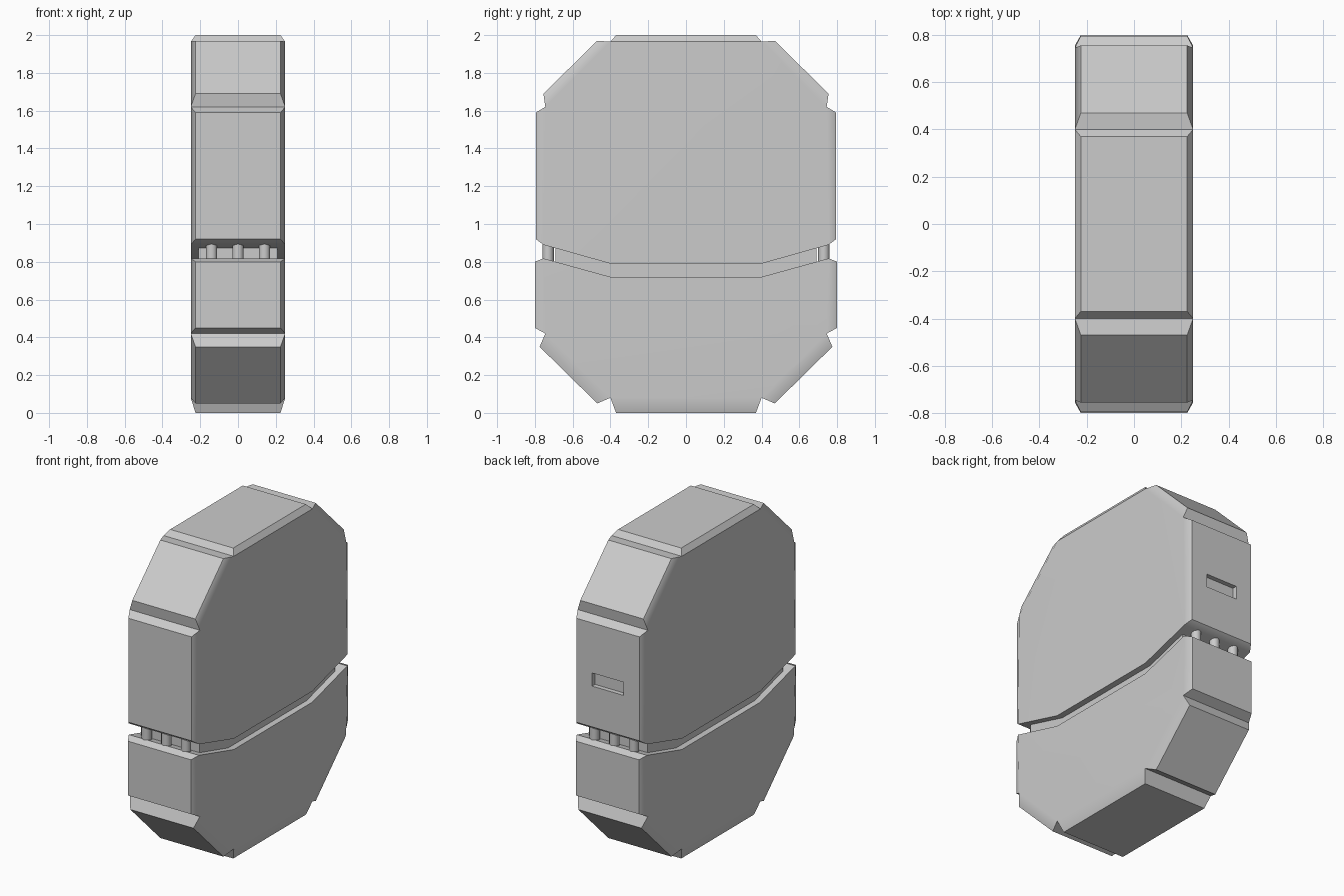
import bpy, bmesh, math

if "Cube" in bpy.data.objects:
    bpy.data.objects.remove(bpy.data.objects["Cube"])

HALF = 0.25    # half thickness at the side faces
RIM = 0.225    # half thickness at the raised rim panels


def finish(obj, angle=35):
    bpy.ops.object.select_all(action='DESELECT')
    obj.select_set(True)
    bpy.context.view_layer.objects.active = obj
    bpy.ops.object.shade_smooth_by_angle(angle=math.radians(angle))


def add_box(name, size, loc):
    bpy.ops.mesh.primitive_cube_add(size=1, location=loc)
    obj = bpy.context.object
    obj.name = name
    obj.scale = size
    bpy.ops.object.transform_apply(location=False, rotation=False, scale=True)
    return obj


def shell(name, half_loop, half_panels, centre_panel):
    """Slab from a mirrored (y, z) outline; each panel is a raised, tapered edge.
    half_loop runs outward along +y; half_panels[i] raises edge i -> i+1;
    centre_panel raises the edge that crosses y = 0 between the first points."""
    n = len(half_loop)
    loop = half_loop + [(-y, z) for y, z in reversed(half_loop)]
    panels = {2 * n - 1: centre_panel}
    for i, (a, b) in half_panels.items():
        panels[i] = (a, b)
        panels[2 * n - 2 - i] = ((-b[0], b[1]), (-a[0], a[1]))
    bm = bmesh.new()
    left = [bm.verts.new((-HALF, y, z)) for y, z in loop]
    right = [bm.verts.new((HALF, y, z)) for y, z in loop]
    bm.faces.new(left)
    bm.faces.new(right)
    for i in range(2 * n):
        j = (i + 1) % (2 * n)
        base = [left[i], left[j], right[j], right[i]]
        if i not in panels:
            bm.faces.new(base)
            continue
        a, b = panels[i]
        top = [bm.verts.new((x, *p)) for x, p in
               ((-RIM, a), (-RIM, b), (RIM, b), (RIM, a))]
        bm.faces.new(top)
        for k in range(4):
            m = (k + 1) % 4
            bm.faces.new((base[k], base[m], top[m], top[k]))
    bmesh.ops.recalc_face_normals(bm, faces=bm.faces)
    mesh = bpy.data.meshes.new(name)
    bm.to_mesh(mesh)
    bm.free()
    obj = bpy.data.objects.new(name, mesh)
    bpy.context.collection.objects.link(obj)
    return obj


# Upper shell
upper = shell("upper_shell",
              [(0.40, 1.965), (0.745, 1.62), (0.755, 0.89), (0.40, 0.79)],
              {0: ((0.47, 1.97), (0.755, 1.69)),
               1: ((0.795, 1.59), (0.795, 0.92))},
              ((-0.37, 2.0), (0.37, 2.0)))

# Shallow slot in the back rim of the upper shell
cutter = add_box("slot_cutter", (0.225, 0.06, 0.085), (0, 0.795, 1.225))
cutter.hide_render = True
cut = upper.modifiers.new("slot", 'BOOLEAN')
cut.operation = 'DIFFERENCE'
cut.solver = 'EXACT'
cut.object = cutter
bpy.context.view_layer.objects.active = upper
bpy.ops.object.modifier_apply(modifier=cut.name)
bpy.data.objects.remove(cutter)

# Lower shell
lower = shell("lower_shell",
              [(0.40, 0.08), (0.745, 0.42), (0.755, 0.818), (0.40, 0.72)],
              {0: ((0.47, 0.05), (0.775, 0.35)),
               1: ((0.80, 0.45), (0.80, 0.80))},
              ((-0.37, 0.0), (0.37, 0.0)))

# Soft shading on the rim chamfers, flat main faces
for body in (upper, lower):
    finish(body)
    wn = body.modifiers.new("weighted_normals", 'WEIGHTED_NORMAL')
    wn.keep_sharp = True

# Core joining the two shells inside the gap
add_box("inner_core", (0.42, 1.38, 0.32), (0, 0, 0.79))

# Contact pins at both ends of the gap
for side, y in (("front", -0.73), ("back", 0.73)):
    for i, x in enumerate((-0.14, 0, 0.14)):
        bpy.ops.mesh.primitive_cylinder_add(vertices=12, radius=0.03, depth=0.13,
                                            location=(x, y, 0.848))
        pin = bpy.context.object
        pin.name = f"{side}_pin_{i + 1}"
        finish(pin)
